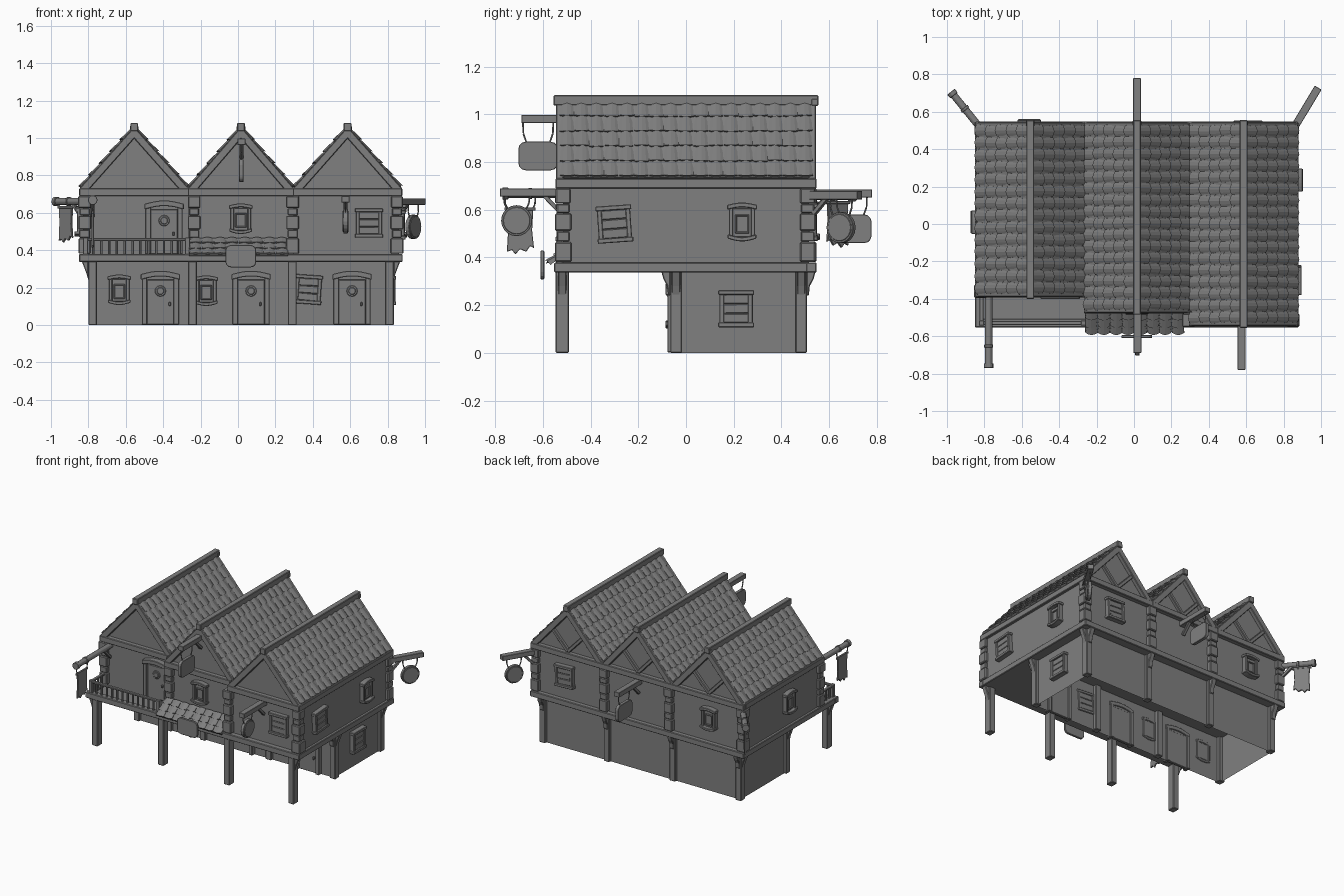
import bpy, bmesh, random
from math import sin, cos, pi, radians, atan2, hypot
from mathutils import Matrix, Vector

if "Cube" in bpy.data.objects:
    bpy.data.objects.remove(bpy.data.objects["Cube"])

random.seed(4)
I = Matrix.Identity(4)
T = Matrix.Translation
GREY = bpy.data.materials.new("dark_grey")
GREY.diffuse_color = (.215, .215, .215, 1)
GREY.use_nodes = True
GREY.node_tree.nodes["Principled BSDF"].inputs["Base Color"].default_value = GREY.diffuse_color


def place(x, y, z, deg=0, tilt=0):
    # local frame: -y points out of the wall
    return T((x, y, z)) @ Matrix.Rotation(radians(deg), 4, 'Z') @ Matrix.Rotation(radians(tilt), 4, 'Y')


class Part:
    """Collects simple solids in one mesh object."""
    def __init__(self):
        self.bm = bmesh.new()

    def box(self, c, s, M=I):
        bmesh.ops.create_cube(self.bm, size=1, matrix=M @ T(c) @ Matrix.Diagonal((*s, 1)))

    def beam(self, p, q, w, h, M=I):
        p, q = Vector(p), Vector(q)
        R = (q - p).to_track_quat('Y', 'Z').to_matrix().to_4x4()
        self.box((0, 0, 0), (w, (q - p).length, h), M @ T((p + q) / 2) @ R)

    def loft(self, a, b):
        va, vb = [self.bm.verts.new(p) for p in a], [self.bm.verts.new(p) for p in b]
        n = len(va)
        self.bm.faces.new(va)
        self.bm.faces.new(vb[::-1])
        for i in range(n):
            self.bm.faces.new((va[i], va[(i + 1) % n], vb[(i + 1) % n], vb[i]))

    def prism(self, pts, y0, y1, M=I):
        self.loft([M @ Vector((x, y0, z)) for x, z in pts], [M @ Vector((x, y1, z)) for x, z in pts])

    def done(self, name, bevel=0.0):
        bmesh.ops.recalc_face_normals(self.bm, faces=self.bm.faces)
        me = bpy.data.meshes.new(name)
        self.bm.to_mesh(me)
        self.bm.free()
        me.materials.append(GREY)
        ob = bpy.data.objects.new(name, me)
        bpy.context.collection.objects.link(ob)
        if bevel:
            m = ob.modifiers.new("bevel", 'BEVEL')
            m.width, m.segments = bevel, 1


def disc(r, n=16, x=0, z=0):
    return [(x + r * cos(2 * pi * i / n), z + r * sin(2 * pi * i / n)) for i in range(n)]


def rounded(w, h, r):
    return [(sx * (w / 2 - r) + r * cos(a), sz * (h / 2 - r) + r * sin(a))
            for sx, sz, a0 in ((1, 1, 0), (-1, 1, 90), (-1, -1, 180), (1, -1, 270))
            for a in (radians(a0 + k * 30) for k in range(4))]


def arch(w, h, rise):
    top = [(w * (.5 - i / 8), h + rise * sin(pi * i / 8)) for i in range(9)]
    return top + [(x, z - h) for x, z in top[::-1]]


# sections: left edge, right edge, front wall
SECTIONS = {"left": (-.845, -.265, -.37), "middle": (-.265, .297, -.455), "right": (.297, .875, -.525)}
BACK, EAVE, RIDGE = .525, .725, 1.052
POSTS = (-.777, -.243, .29, .81)


def tiles(part, M, v_len, width, rows, lift=.011):
    # barrel tiles: u along the eave, v down the slope, n outward
    n = round(width / .063)
    w, h = width / n, v_len / rows
    for r in range(rows):
        last = r == rows - 1
        for i in range(n):
            j, drop = random.uniform(-.003, .003), random.uniform(-.003, .005)
            ends = []
            for v, k, base, ext in ((r * h, .8, .003, 0), ((r + 1) * h + (0 if last else drop), .98, lift, .01)):
                pts = []
                for t in (0, .2, .5, .8, 1):
                    b = sin(pi * t)
                    pts.append((w * (i + .5 + (t - .5) * k) + j, v + ext * b, base + .008 * b))
                pts += [(pts[4][0], pts[4][1], base - .012), (pts[2][0], pts[2][1], base - .006),
                        (pts[0][0], pts[0][1], base - .012)]
                ends.append([M @ Vector(p) for p in pts])
            part.loft(*ends)


for name, (x0, x1, yf) in SECTIONS.items():
    m, hw = (x0 + x1) / 2, (x1 - x0) / 2
    # plaster walls with gables
    a, b = (x0 + .015 if name == "left" else x0), (x1 - .015 if name == "right" else x1)
    p = Part()
    p.prism([(a, .345), (b, .345), (b, EAVE - .005), (m, RIDGE - .005), (a, EAVE - .005)], yf + .01, BACK - .01)
    p.done(name + "_upper_walls")
    # tiled roof slopes
    p, trim = Part(), Part()
    drop = RIDGE - EAVE
    L, ang = hypot(hw, drop), atan2(drop, hw)
    for s in (-1, 1):
        V, N = Vector((s * cos(ang), 0, -sin(ang))), Vector((s * sin(ang), 0, cos(ang)))
        M = Matrix(((0, V.x, N.x, m), (1, 0, 0, yf - .005), (0, V.z, N.z, RIDGE), (0, 0, 0, 1)))
        W = BACK - yf + .01
        p.box((W / 2, L / 2 - .005, 0), (W, L - .01, .012), M)
        tiles(p, M, L - .018, W, 5)
        # barge boards on both gable ends
        for y in (yf - .004, BACK + .004):
            e = V * L
            trim.beam((m - N.x * .016, y, RIDGE - .01), (m + e.x - N.x * .016, y, EAVE - .01), .032, .042)
        # back gable struts
        trim.beam((m, BACK - .005, EAVE + .01), (m + s * hw * .5, BACK - .005, EAVE + drop * .5), .03, .025)
    p.done(name + "_roof_tiles")
    # ridge beam and tie beams
    trim.box((m, (yf + BACK) / 2, 1.058), (.042, BACK - yf + .06, .044))
    trim.box((m, BACK + .015, 1.05), (.046, .03, .03))
    for y in (yf, BACK):
        trim.box((m, y, .71), (2 * hw + .006, .045, .042))
    trim.done(name + "_roof_timbers", .004)

# floor and perimeter beams
p = Part()
p.box((.015, 0, .352), (1.68, 1.04, .03))
for y in (-.53, BACK):
    p.box((.015, y, .358), (1.73, .045, .042))
for x, yf in ((-.828, -.37), (.858, -.525)):
    p.box((x, 0, .358), (.042, 1.06, .042))
    p.box((x, (yf + BACK) / 2, .71), (.042, BACK - yf, .042))
p.done("floor_beams", .004)

# lower hall, open underneath
p = Part()
p.box((.015, .22, .17), (1.59, .53, .34))
p.bm.faces.ensure_lookup_table()
bmesh.ops.delete(p.bm, geom=[f for f in p.bm.faces if f.calc_center_median().z < .01], context='FACES')
p.done("lower_walls")

# posts and brackets
p = Part()
for x in POSTS:
    for y in (-.519, -.042, .483):
        p.box((x, y, .17), (.046, .056 if y < -.1 else .048, .34))
    for y, d in ((.505, 1), (-.065, -1)):
        p.prism([(0, .34), (.038, .34), (.03, .31), (.014, .28), (.01, .24), (0, .24)], -.018, .018,
                place(x, y, 0, 90 * d))
for x, deg in ((-.8, 180), (.832, 0)):
    for y in (-.519, -.042, .483):
        p.prism([(0, .34), (.035, .34), (.012, .28), (0, .24)], -.018, .018, place(x, y, 0, deg))
p.done("posts_and_brackets", .004)

# corner stones of uneven height
p = Part()
for x, y in ((-.82, -.36), (-.235, -.445), (.292, -.515), (.85, -.515), (.85, .51),
             (.292, .515), (-.235, .515), (-.82, .51)):
    z = .38
    for k, h in enumerate((.085, .045, .075, .04, .065)):
        w = (.062, .052)[k % 2] + random.uniform(0, .008)
        p.box((x, y, z + h / 2), (w, w, h - .002), I)
        z += h
p.done("corner_stones", .005)


def window(M, name):
    p = Part()
    p.box((0, 0, 0), (.085, .02, .12), M)
    for s in (-1, 1):
        p.box((s * .046, -.006, 0), (.018, .036, .13), M)
        p.box((s * .026, -.006, -.005), (.008, .026, .075), M)
        p.box((0, -.006, -.005 + s * .036), (.06, .026, .008), M)
    p.prism(arch(.125, .02, .01), -.032, .01, M @ T((0, 0, .055)))
    p.prism(arch(.12, .018, -.012), -.036, .01, M @ T((0, 0, -.066)))
    p.done(name, .003)


def shutter(M, name):
    p = Part()
    for k in range(3):
        p.box((random.uniform(-.003, .003), -.004, -.04 + k * .04), (.11, .026, .039),
              M @ Matrix.Rotation(random.uniform(-.03, .03), 4, 'Y'))
    for s in (-1, 1):
        p.box((s * .06, -.006, 0), (.02, .034, .14), M)
        p.box((0, -.008, s * .068), (.15, .04, .02), M)
    p.done(name, .003)


def door(M, name):
    p = Part()
    p.box((0, 0, .12), (.146, .022, .24), M)
    for s in (-1, 1):
        p.box((s * .085, -.006, .125), (.028, .045, .25), M)
    p.prism(arch(.21, .03, .018), -.036, .012, M @ T((0, 0, .24)))
    p.prism(disc(.03, 12, 0, .18), -.017, 0, M)
    p.prism(disc(.02, 12, 0, .18), -.021, 0, M)
    p.box((.05, -.016, .11), (.012, .02, .02), M)
    p.done(name, .003)


LOW = -.05
for k, x in enumerate((-.415, .07, .61)):
    door(place(x, LOW, .002), f"lower_door_{k + 1}")
door(place(-.395, -.365, .378), "balcony_door")
for k, a in enumerate(((-.635, LOW, .185), (-.17, LOW, .18), (.015, -.45, .565), (.868, .235, .545, 90),
                       (-.56, BACK, .55, 180), (-.838, .01, .55, -90))):
    window(place(*a), f"window_{k + 1}")
for k, a in enumerate(((.375, LOW, .19, 0, 4), (.7, -.52, .545, 0, 0), (.868, -.3, .54, 90, -4),
                       (.818, .21, .185, 90, 0), (.61, BACK, .55, 180, -2))):
    shutter(place(*a), f"shuttered_window_{k + 1}")

# balcony railing
p = Part()
path = [Vector((-.815, -.38, 0)), Vector((-.815, -.53, 0)), Vector((-.27, -.53, 0))]
for a, b in zip(path, path[1:]):
    p.beam(a + Vector((0, 0, .457)), b + Vector((0, 0, .457)), .022, .014)
    n = round((b - a).length / .042)
    for i in range(n + 1):
        q = a.lerp(b, i / n)
        p.box((q.x, q.y, .415), (.013, .013, .08))
for q in path[1:]:
    p.box((q.x, q.y, .42), (.028, .028, .095))
p.done("balcony_railing", .003)

# awning over the middle front
p = Part()
v = Vector((0, -.115, -.085))
L = v.length
v.normalize()
nrm = Vector((0, v.z, -v.y))
M = Matrix(((1, 0, 0, -.262), (0, v.y, nrm.y, -.46), (0, v.z, nrm.z, .462), (0, 0, 0, 1)))
p.box((.265, L / 2, -.004), (.53, L, .014), M)
tiles(p, M, L, .53, 3)
p.done("awning_tiles")
p = Part()
p.prism(rounded(.165, .12, .03), -.61, -.594, T((.015, 0, .368)))
p.done("awning_board", .003)


def hanging(name, M, length, kind, centre, drop, log=False):
    # beam out of the wall with something hanging below it
    p = Part()
    if log:
        p.prism(disc(.02, 10), -length, .02, M)
        p.prism(disc(.026, 10), -length, -length + .025, M)
        p.prism(disc(.025, 10), -length + .11, -length + .125, M)
    else:
        p.box((0, -length / 2 + .01, 0), (.042, length + .02, .035), M)
    p.beam((0, 0, -.085), (0, -.07, -.012), .022, .018, M)
    S = M @ T((0, -centre, -drop)) @ Matrix.Rotation(radians(90), 4, 'Z')
    wide, top = .05, .055
    if kind == "round":
        p.prism(disc(.065, 20), -.012, .012, S)
        p.prism(disc(.057, 20), -.015, .015, S)
        wide, top = .04, .05
    elif kind == "board":
        p.prism(rounded(.165, .12, .03), -.012, .012, S)
    else:
        jag = [(-.055, .09), (.055, .09), (.05, .0), (.058, -.075), (.042, -.065), (.025, -.09),
               (.0, -.078), (-.02, -.1), (-.035, -.082), (-.056, -.09), (-.05, .01)]
        p.prism(jag, -.006, .006, S)
        p.beam((-.065, 0, .09), (.065, 0, .09), .014, .014, S)
        top = .085
    for s in (-1, 1):
        mid = (s * (wide + .012), 0, (top + drop) / 2 - .01)
        p.beam((s * wide * .9, 0, top - .01), mid, .007, .007, S)
        p.beam(mid, (s * (wide + .014), 0, drop), .007, .007, S)
    p.done(name, .002)


hanging("gable_sign", place(.018, -.455, .98), .235, "board", .165, .155)
hanging("front_right_sign", place(.575, -.525, .672), .255, "round", .185, .118)
hanging("back_sign", place(.016, BACK, .668, 180), .255, "board", .17, .148)
hanging("front_left_banner", place(-.777, -.37, .668), .4, "banner", .325, .155, True)
hanging("back_right_sign", place(.865, .53, .66, 149), .232, "round", .14, .135)
hanging("back_left_banner", place(-.835, .53, .66, 219), .228, "banner", .135, .12, True)
